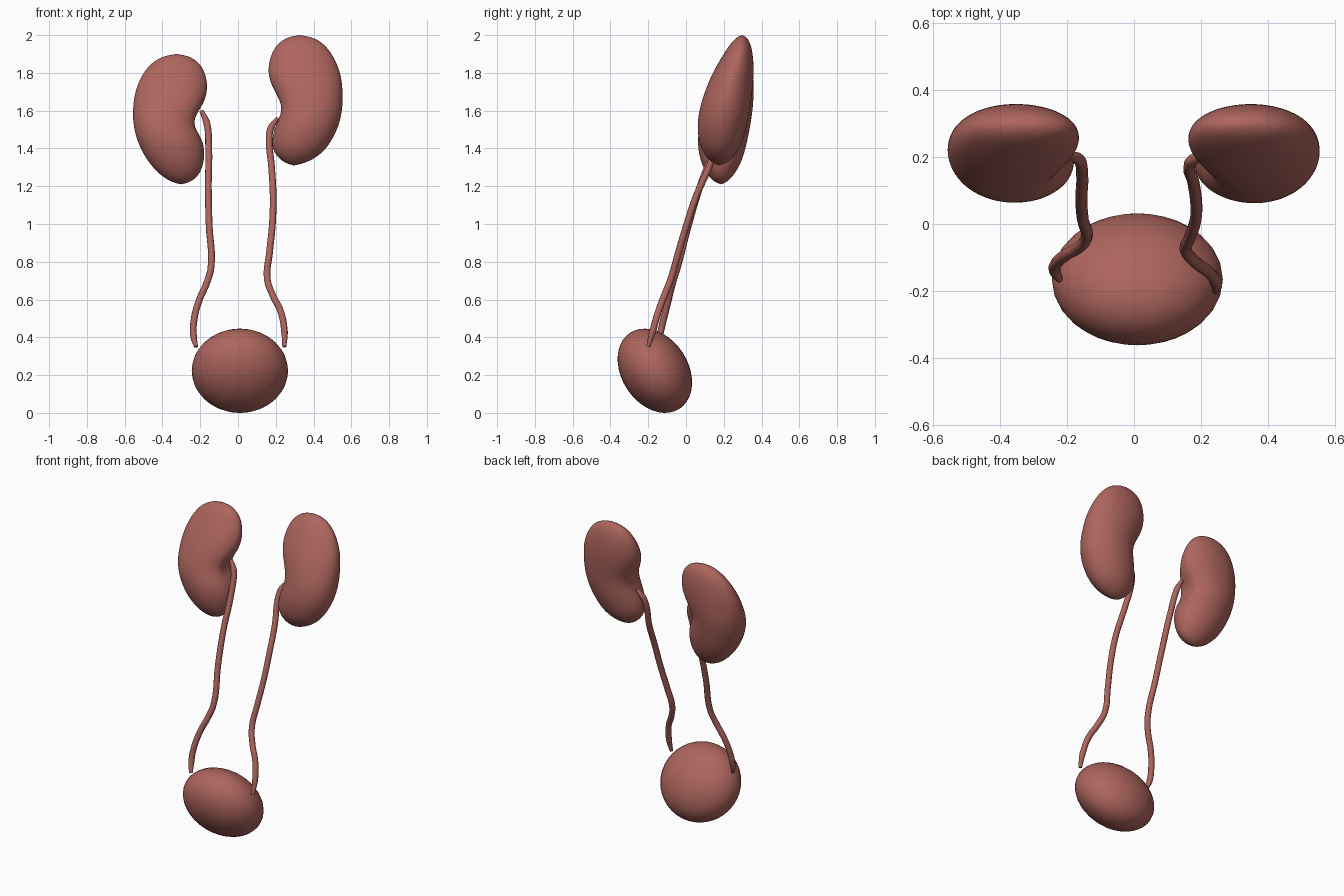
import bpy, bmesh
from math import sin, cos, pi, exp, radians
from mathutils import Matrix

if "Cube" in bpy.data.objects:
    bpy.data.objects.remove(bpy.data.objects["Cube"])

flesh = bpy.data.materials.new("flesh")
flesh.diffuse_color = (0.42, 0.13, 0.11, 1)
flesh.use_nodes = True
flesh.node_tree.nodes["Principled BSDF"].inputs["Base Color"].default_value = flesh.diffuse_color


def finish(ob):
    ob.data.materials.append(flesh)
    for p in ob.data.polygons:
        p.use_smooth = True


def kidney(name, side, top, bottom, rows, hilum_z):
    """Loft oval sections; rows are (z, inner x, outer x, front y, back y)."""
    n = 24
    bm = bmesh.new()
    rings = []
    for z, xi, xo, yf, yb in rows:
        ring = []
        for i in range(n):
            a = 2 * pi * i / n
            x = (xi + xo) / 2 - (xo - xi) / 2 * cos(a)
            y = (yf + yb) / 2 + (yb - yf) / 2 * sin(a)
            # hollow of the hilum on the inner edge
            off = min(a, 2 * pi - a)
            x += 0.03 * exp(-((z - hilum_z) / 0.07) ** 2 - (off / 0.4) ** 2)
            ring.append(bm.verts.new((side * x, y, z)))
        rings.append(ring)
    for r0, r1 in zip(rings, rings[1:]):
        for i in range(n):
            j = (i + 1) % n
            bm.faces.new((r0[i], r0[j], r1[j], r1[i]))
    for ring, (x, y, z) in ((rings[0], top), (rings[-1], bottom)):
        tip = bm.verts.new((side * x, y, z))
        for i in range(n):
            bm.faces.new((ring[i], ring[(i + 1) % n], tip))
    bmesh.ops.recalc_face_normals(bm, faces=bm.faces)
    me = bpy.data.meshes.new(name)
    bm.to_mesh(me)
    bm.free()
    ob = bpy.data.objects.new(name, me)
    bpy.context.collection.objects.link(ob)
    finish(ob)
    sub = ob.modifiers.new("smooth", 'SUBSURF')
    sub.levels = sub.render_levels = 2


def ureter(name, pts, radius=0.018):
    """Tube swept along a smooth path."""
    cu = bpy.data.curves.new(name, 'CURVE')
    cu.dimensions = '3D'
    cu.bevel_depth = radius
    cu.bevel_resolution = 3
    cu.resolution_u = 6
    cu.use_fill_caps = True
    sp = cu.splines.new('BEZIER')
    sp.bezier_points.add(len(pts) - 1)
    for i, (bp, p) in enumerate(zip(sp.bezier_points, pts)):
        bp.co = p
        bp.handle_left_type = bp.handle_right_type = 'AUTO'
        bp.radius = 0.6 if i in (0, len(pts) - 1) else 1.0
    ob = bpy.data.objects.new(name, cu)
    bpy.context.collection.objects.link(ob)
    bpy.ops.object.select_all(action='DESELECT')
    ob.select_set(True)
    bpy.context.view_layer.objects.active = ob
    bpy.ops.object.convert(target='MESH')
    finish(bpy.context.object)


# kidneys: the one on -x sits lower
kidney("kidney_right", 1, (0.325, 0.298, 2.004), (0.295, 0.175, 1.306), [
    (1.98, .235, .425, .255, .332),
    (1.92, .178, .49, .21, .353),
    (1.82, .153, .54, .15, .361),
    (1.74, .17, .554, .113, .356),
    (1.66, .205, .557, .085, .347),
    (1.60, .21, .553, .069, .338),
    (1.52, .188, .537, .057, .325),
    (1.43, .172, .492, .067, .297),
    (1.37, .193, .442, .093, .267),
    (1.33, .235, .375, .13, .228)], 1.60)

kidney("kidney_left", -1, (0.325, 0.295, 1.904), (0.30, 0.185, 1.206), [
    (1.88, .23, .425, .25, .332),
    (1.82, .175, .495, .21, .353),
    (1.72, .155, .543, .15, .361),
    (1.64, .175, .556, .115, .357),
    (1.58, .205, .559, .09, .351),
    (1.52, .213, .555, .072, .341),
    (1.44, .172, .537, .057, .326),
    (1.34, .175, .487, .072, .301),
    (1.27, .198, .425, .105, .262),
    (1.23, .235, .37, .14, .228)], 1.53)

# ureters, from kidney down to bladder
ureter("ureter_right", [
    (.21, .205, 1.56), (.175, .19, 1.51), (.165, .17, 1.45), (.177, .125, 1.31),
    (.186, .055, 1.15), (.182, .005, 1.0), (.167, -.04, .85), (.155, -.08, .71),
    (.185, -.115, .62), (.225, -.145, .54), (.246, -.177, .43), (.245, -.2, .35)])

ureter("ureter_left", [
    (-.195, .205, 1.60), (-.167, .195, 1.54), (-.155, .15, 1.40), (-.157, .075, 1.20),
    (-.153, .015, 1.0), (-.143, -.045, .77), (-.165, -.07, .69), (-.208, -.095, .59),
    (-.233, -.12, .49), (-.236, -.14, .41), (-.222, -.165, .35)])

# bladder: ellipsoid leaning forward
bm = bmesh.new()
bmesh.ops.create_uvsphere(bm, u_segments=32, v_segments=20, radius=1)
bm.transform(Matrix.Translation((0.01, -0.165, 0.223))
             @ Matrix.Rotation(radians(33), 4, 'X')
             @ Matrix.Diagonal((0.255, 0.176, 0.24, 1)))
me = bpy.data.meshes.new("bladder")
bm.to_mesh(me)
bm.free()
bladder = bpy.data.objects.new("bladder", me)
bpy.context.collection.objects.link(bladder)
finish(bladder)
